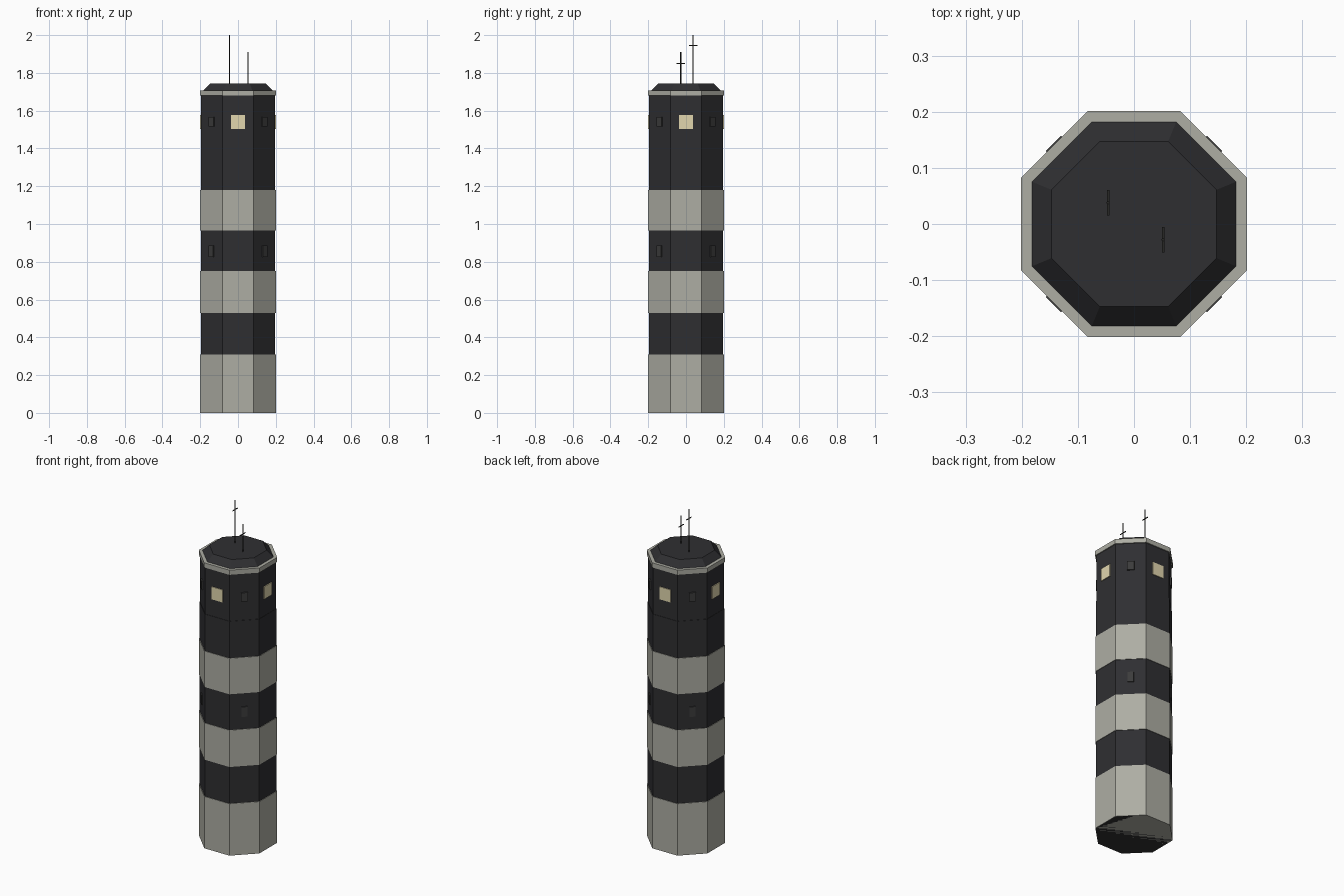
import bpy
from math import cos, sin, pi, radians

if "Cube" in bpy.data.objects:
    bpy.data.objects.remove(bpy.data.objects["Cube"])


def material(name, color):
    m = bpy.data.materials.new(name)
    m.diffuse_color = (*color, 1)
    m.use_nodes = True
    m.node_tree.nodes["Principled BSDF"].inputs["Base Color"].default_value = m.diffuse_color
    return m


DARK = material("dark_paint", (0.028, 0.028, 0.031))
LIGHT = material("light_paint", (0.42, 0.42, 0.37))
PANE = material("lit_window", (0.75, 0.67, 0.42))
HATCH = material("small_window", (0.045, 0.045, 0.045))
METAL = material("antenna_metal", (0.02, 0.02, 0.018))


def octagon(name, z0, z1, a0, a1, mat):
    """Eight-sided solid; a0 and a1 are centre-to-flat distances."""
    k = 1 / cos(pi / 8)
    bpy.ops.mesh.primitive_cone_add(
        vertices=8, radius1=a0 * k, radius2=a1 * k, depth=z1 - z0,
        location=(0, 0, (z0 + z1) / 2), rotation=(0, 0, pi / 8))
    finish(name, mat)


def finish(name, mat):
    ob = bpy.context.object
    ob.name = name
    ob.data.materials.append(mat)


def box(name, loc, size, mat, angle=0):
    bpy.ops.mesh.primitive_cube_add(size=1, location=loc, rotation=(0, 0, angle))
    bpy.context.object.scale = size
    finish(name, mat)


def face_windows(name, start, z0, z1, width, outer, mat):
    """One thin window panel on every second face of the tower."""
    depth = 0.016
    r = outer - depth / 2
    for i in range(4):
        a = radians(start + 90 * i)
        box(f"{name}_{i + 1}", (r * cos(a), r * sin(a), (z0 + z1) / 2),
            (depth, width, z1 - z0), mat, a)


# Dark tower body and watch room
octagon("tower_shaft", 0, 1.4, 0.197, 0.197, DARK)
octagon("watch_room", 1.4, 1.68, 0.195, 0.195, DARK)

# Light painted bands
for i, (z0, z1) in enumerate([(0, 0.31), (0.53, 0.75), (0.965, 1.18)]):
    octagon(f"light_band_{i + 1}", z0, z1, 0.2, 0.2, LIGHT)

# Roof rim and bevelled roof
octagon("roof_rim", 1.68, 1.708, 0.201, 0.201, LIGHT)
octagon("roof", 1.708, 1.745, 0.182, 0.147, DARK)

# Windows
face_windows("lit_window", 0, 1.502, 1.577, 0.072, 0.2, PANE)
face_windows("upper_small_window", 45, 1.515, 1.567, 0.038, 0.203, HATCH)
face_windows("lower_small_window", 45, 0.825, 0.885, 0.032, 0.203, HATCH)

# Antennas with crossbars
for i, (x, y, top, bar) in enumerate([(-0.046, 0.038, 2.0, 1.945),
                                      (0.052, -0.028, 1.91, 1.85)]):
    bpy.ops.mesh.primitive_cylinder_add(
        vertices=6, radius=0.003, depth=top - 1.74, location=(x, y, (top + 1.74) / 2))
    finish(f"antenna_{i + 1}", METAL)
    box(f"antenna_crossbar_{i + 1}", (x, y, bar), (0.004, 0.046, 0.004), METAL)
